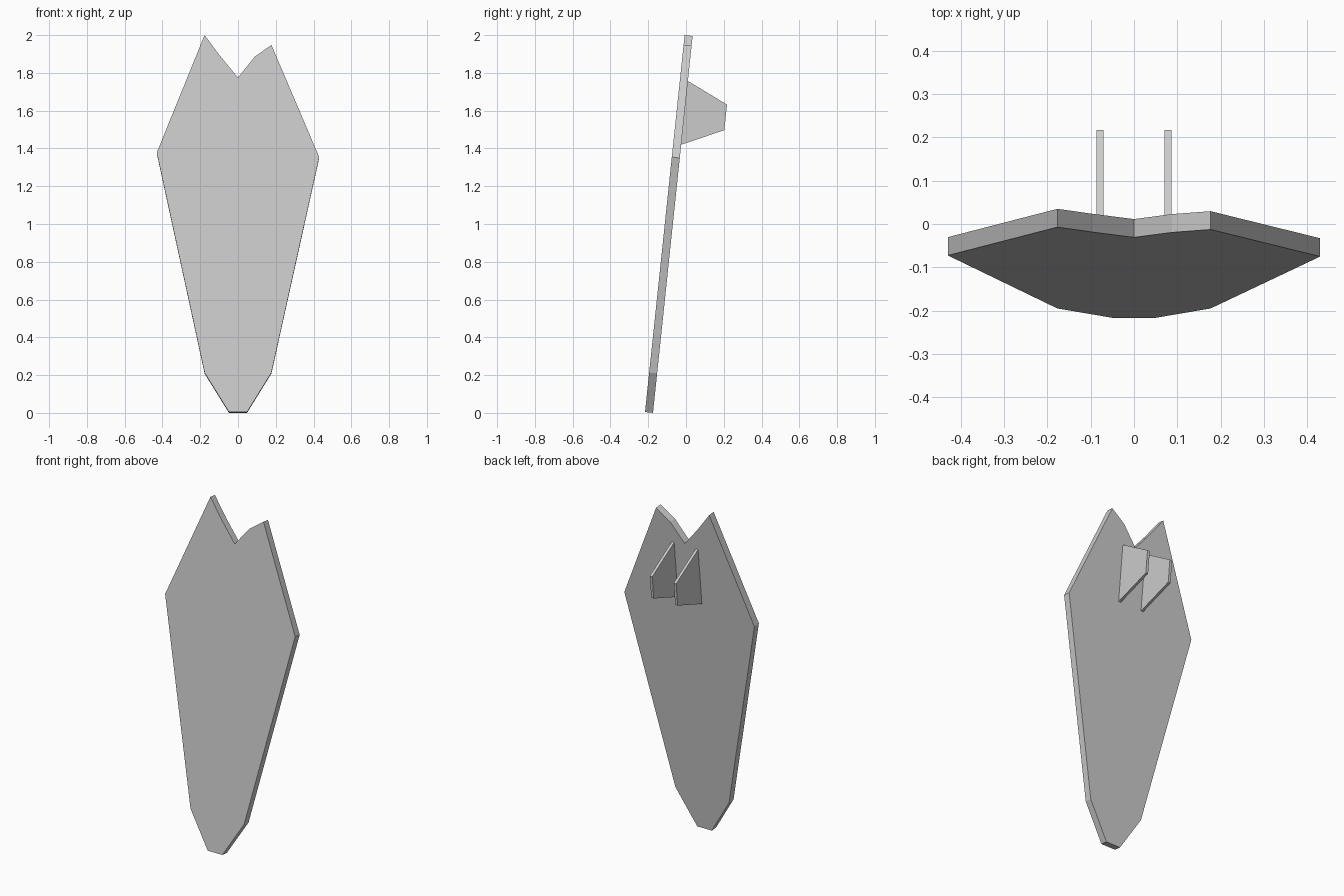
import bpy, bmesh
from math import radians, cos
from mathutils import Matrix, Vector

if "Cube" in bpy.data.objects:
    bpy.data.objects.remove(bpy.data.objects["Cube"])

TILT = radians(6)


def extrude_profile(name, points, direction, matrix=Matrix()):
    """Closed flat-faced prism from an outline swept along a direction."""
    bm = bmesh.new()
    face = bm.faces.new([bm.verts.new(p) for p in points])
    result = bmesh.ops.extrude_face_region(bm, geom=[face], use_keep_orig=True)
    moved = [g for g in result["geom"] if isinstance(g, bmesh.types.BMVert)]
    bmesh.ops.translate(bm, verts=moved, vec=Vector(direction))
    bmesh.ops.recalc_face_normals(bm, faces=bm.faces)
    bm.transform(matrix)
    mesh = bpy.data.meshes.new(name)
    bm.to_mesh(mesh)
    bm.free()
    obj = bpy.data.objects.new(name, mesh)
    bpy.context.collection.objects.link(obj)
    return obj


# Leaning plate: outline in x and height, notched at the top
outline = [(-0.048, 0.0045), (0.048, 0.0045), (0.177, 0.213), (0.43, 1.354),
           (0.177, 1.948), (0.088, 1.885), (0, 1.775), (-0.095, 1.89),
           (-0.177, 2.0), (-0.43, 1.378), (-0.177, 0.213)]
lean = Matrix.Translation((0, -0.217, 0.0045)) @ Matrix.Rotation(-TILT, 4, "X")
extrude_profile("plate",
                [(x, 0, (z - 0.0045) / cos(TILT)) for x, z in outline],
                (0, 0.0425, 0), lean)

# Pair of fins on the back
fin = [(0.009, 1.758), (0.217, 1.632), (0.203, 1.497), (-0.027, 1.419)]
for side, label in ((-1, "left"), (1, "right")):
    extrude_profile("back_fin_" + label,
                    [(side * 0.071, y, z) for y, z in fin],
                    (side * 0.016, 0, 0))
